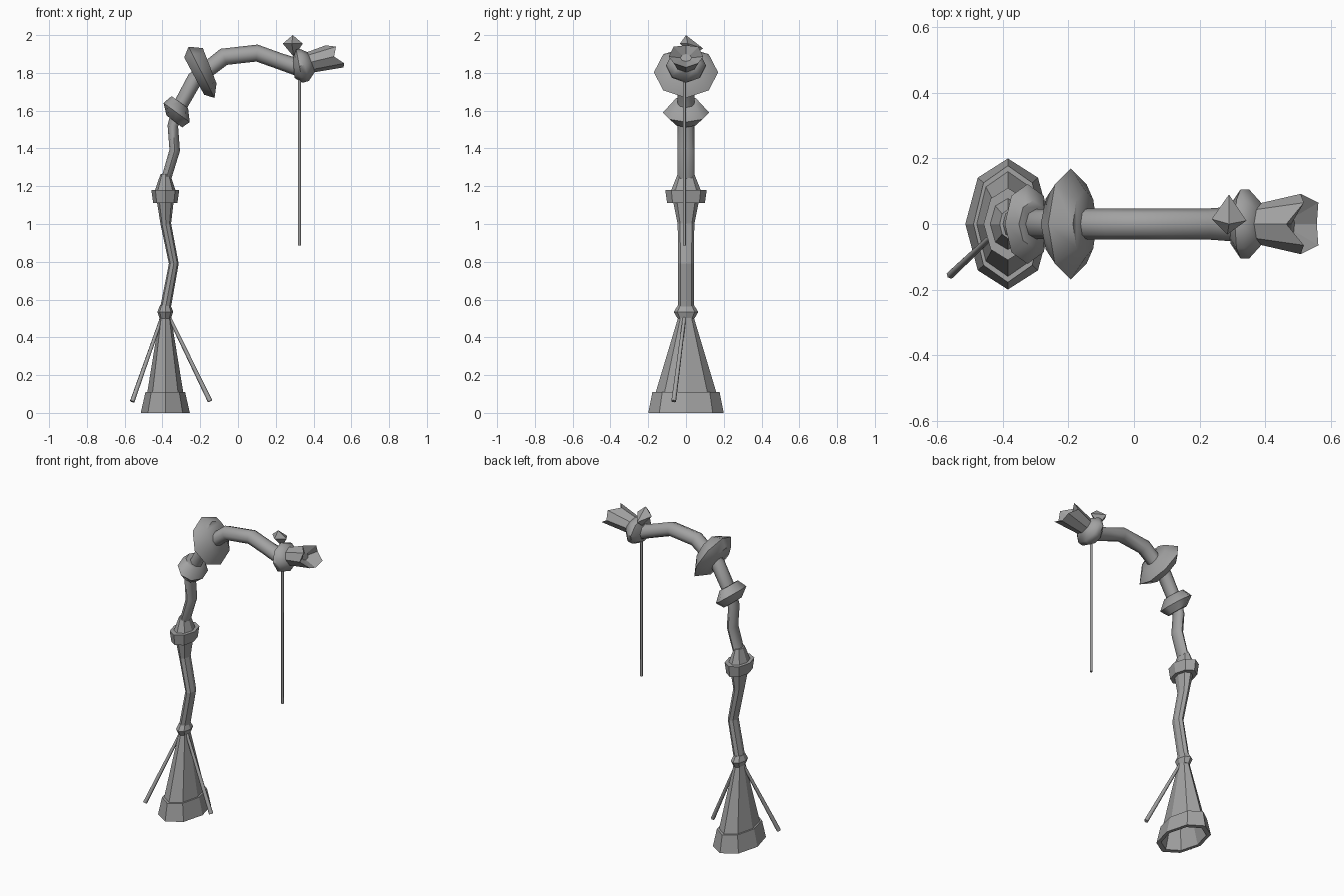
import bpy, bmesh, math
from mathutils import Vector

if "Cube" in bpy.data.objects:
    bpy.data.objects.remove(bpy.data.objects["Cube"])

N = 8
CX = -0.385
GREY = bpy.data.materials.new("dark_grey")
GREY.diffuse_color = (.36, .36, .36, 1)
GREY.use_nodes = True
GREY.node_tree.nodes["Principled BSDF"].inputs["Base Color"].default_value = GREY.diffuse_color


def finish(name, bm, smooth=None):
    bmesh.ops.recalc_face_normals(bm, faces=bm.faces[:])
    me = bpy.data.meshes.new(name)
    bm.to_mesh(me)
    bm.free()
    me.materials.append(GREY)
    ob = bpy.data.objects.new(name, me)
    bpy.context.collection.objects.link(ob)
    if smooth:
        bpy.ops.object.select_all(action='DESELECT')
        ob.select_set(True)
        bpy.context.view_layer.objects.active = ob
        bpy.ops.object.shade_smooth_by_angle(angle=math.radians(smooth))
    return ob


def loft(name, sections, closed=False, jag=None, smooth=None, n=N):
    """Sections (x, z, tilt, in-plane radius, y radius); jag shifts a ring along the axis."""
    bm = bmesh.new()
    rings = []
    for k, (x, z, a, rn, ry) in enumerate(sections):
        ring = []
        for i in range(n):
            t = 2 * math.pi * i / n
            s = jag[1][i] if jag and k == jag[0] else 0
            u = rn * math.cos(t)
            ring.append(bm.verts.new((x + u * math.cos(a) + s * math.sin(a),
                                      ry * math.sin(t),
                                      z - u * math.sin(a) + s * math.cos(a))))
        rings.append(ring)
    pairs = list(zip(rings, rings[1:]))
    if closed:
        pairs.append((rings[-1], rings[0]))
    for r, q in pairs:
        for i in range(n):
            j = (i + 1) % n
            bm.faces.new((r[i], r[j], q[j], q[i]))
    if not closed:
        bm.faces.new(rings[0])
        bm.faces.new(rings[-1])
    return finish(name, bm, smooth)


def tube(name, pts, smooth=None):
    """Loft along (x, z, rn, ry) with tilt taken from the path."""
    secs = []
    for i, (x, z, rn, ry) in enumerate(pts):
        p, q = pts[max(i - 1, 0)], pts[min(i + 1, len(pts) - 1)]
        secs.append((x, z, math.atan2(q[0] - p[0], q[1] - p[1]), rn, ry))
    return loft(name, secs, smooth=smooth)


def upright(name, prof, closed=False):
    return loft(name, [(CX, z, 0, rn, ry) for z, rn, ry in prof], closed)


def stick(name, a, b, r1, r2):
    a, b = Vector(a), Vector(b)
    d = b - a
    bm = bmesh.new()
    bmesh.ops.create_cone(bm, cap_ends=True, segments=6, radius1=r1, radius2=r2, depth=d.length)
    ob = finish(name, bm, 65)
    ob.location = (a + b) / 2
    ob.rotation_euler = d.to_track_quat('Z', 'Y').to_euler()


# hollow flared foot
upright("foot", [(0, .13, .20), (.11, .105, .178), (.11, .095, .16), (.51, .03, .04),
                 (.45, .02, .03), (.11, .08, .135), (0, .108, .165)], True)
# small ring on top of the foot
upright("foot_ring", [(.50, .03, .045), (.535, .042, .065), (.57, .028, .042)])
# crooked lower pole
tube("lower_pole", [(CX, .55, .028, .042), (-.34, .79, .026, .042),
                    (-.382, 1.0, .028, .044), (CX, 1.13, .046, .07)])
# collar with cone top
upright("collar", [(1.11, .046, .07), (1.11, .064, .10), (1.18, .074, .11),
                   (1.18, .054, .078), (1.265, .025, .044)])
# bent arm from collar to head
tube("arm", [(-.38, 1.24, .026, .044), (-.335, 1.39, .028, .044), (-.345, 1.52, .028, .044),
             (-.31, 1.62, .038, .045), (-.23, 1.765, .042, .046), (-.075, 1.885, .046, .047),
             (.10, 1.905, .045, .047), (.22, 1.862, .043, .047), (.33, 1.825, .046, .055)], 65)
# bulging rings on the arm
loft("lower_bulge", [(-.337, 1.543, .65, .052, .072), (-.325, 1.59, .63, .086, .122),
                     (-.308, 1.645, .63, .054, .072)], smooth=50)
loft("upper_bulge", [(-.232, 1.783, 1.08, .112, .11), (-.193, 1.803, 1.1, .152, .17),
                     (-.15, 1.838, 1.2, .10, .105)], smooth=50)
loft("head_bulge", [(.295, 1.825, 1.5, .052, .06), (.325, 1.836, 1.38, .09, .105),
                    (.352, 1.842, 1.3, .088, .105), (.388, 1.858, 1.2, .055, .065)], smooth=50)
# flared, jagged open head
loft("head", [(.37, 1.853, 1.3, .055, .06), (.53, 1.892, 1.33, .068, .092),
              (.485, 1.88, 1.33, .02, .03)],
     jag=(1, [.012, .022, -.022, .0, -.05, .0, -.022, .022]))
# faceted stone on top of the head
bm = bmesh.new()
tips = [Vector(v) for v in ((.343, .01, 1.955), (.29, .09, 1.93), (.237, .015, 1.955), (.285, -.032, 1.955))]
ring = [bm.verts.new(v) for v in tips]
for top in ((.29, .0, 2.0), (.295, .03, 1.885)):
    apex = bm.verts.new(top)
    for i in range(4):
        bm.faces.new((ring[i], ring[(i + 1) % 4], apex))
finish("stone", bm)
# hanging rod and loose sticks at the foot
stick("hanging_rod", (.325, -.008, .885), (.325, -.008, 1.80), .0085, .0085)
stick("left_stick", (-.56, -.155, .06), (-.395, 0, .53), .013, .009)
stick("right_stick", (-.148, -.065, .062), (-.375, -.005, .53), .013, .009)
